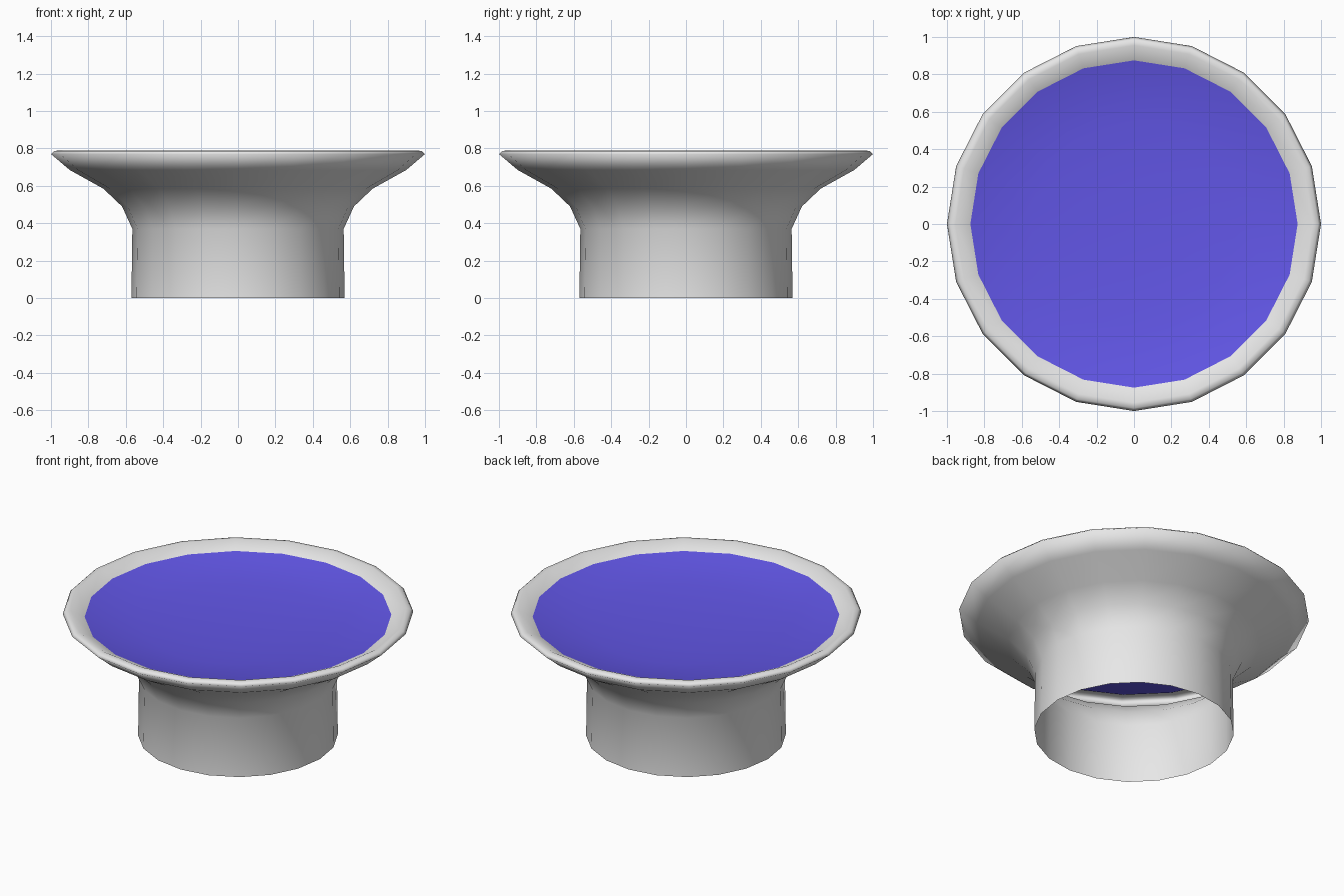
import bpy, bmesh, math

if "Cube" in bpy.data.objects:
    bpy.data.objects.remove(bpy.data.objects["Cube"])

SIDES = 20


def material(name, rgb):
    m = bpy.data.materials.new(name)
    m.diffuse_color = (*rgb, 1)
    m.use_nodes = True
    m.node_tree.nodes["Principled BSDF"].inputs["Base Color"].default_value = m.diffuse_color
    return m


def lathe(name, profile, mat):
    """Spin (radius, height) points around z; radius 0 closes to a point."""
    bm = bmesh.new()
    rings = []
    for r, z in profile:
        if r == 0:
            rings.append([bm.verts.new((0, 0, z))] * SIDES)
        else:
            rings.append([bm.verts.new((r * math.cos(a), r * math.sin(a), z))
                          for a in (math.tau * i / SIDES for i in range(SIDES))])
    for lo, hi in zip(rings, rings[1:]):
        for i in range(SIDES):
            j = (i + 1) % SIDES
            quad = [lo[i], lo[j], hi[j], hi[i]]
            bm.faces.new(list(dict.fromkeys(quad)))
    me = bpy.data.meshes.new(name)
    bm.to_mesh(me)
    bm.free()
    me.materials.append(mat)
    me.shade_smooth()
    ob = bpy.data.objects.new(name, me)
    bpy.context.collection.objects.link(ob)
    return ob


grey = material("light grey", (0.8, 0.8, 0.8))
blue = material("violet blue", (0.13, 0.10, 0.85))

# Open tube flaring into a rolled rim
lathe("flared_body", [
    (0.57, 0.0), (0.565, 0.37), (0.62, 0.49), (0.72, 0.585),
    (0.90, 0.685), (1.0, 0.77), (0.985, 0.785), (0.955, 0.79),
    (0.875, 0.75)], grey)

# Shallow coloured dish inside the rim
lathe("dish", [
    (0.875, 0.75), (0.75, 0.72), (0.55, 0.697), (0.3, 0.683), (0, 0.678)], blue)
